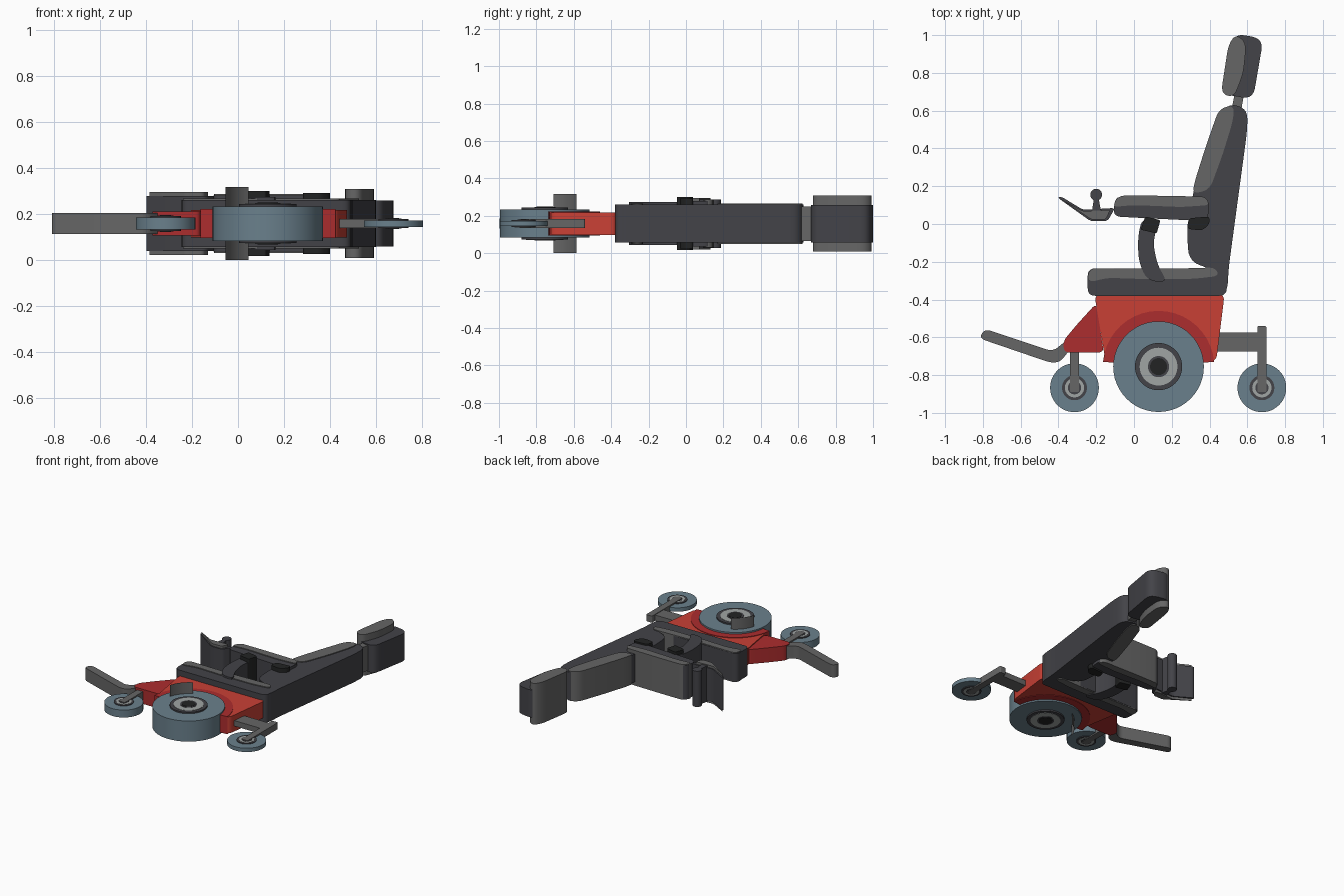
import bpy, bmesh, math
from mathutils import Vector

cube = bpy.data.objects.get("Cube")
if cube:
    bpy.data.objects.remove(cube)

MID = 0.158  # middle plane of the model, every part is symmetric about it


def material(name, hex_code):
    def linear(c):
        return c / 12.92 if c <= 0.04045 else ((c + 0.055) / 1.055) ** 2.4
    rgb = [linear(int(hex_code[i:i + 2], 16) / 255) for i in (0, 2, 4)]
    m = bpy.data.materials.new(name)
    m.use_nodes = True
    m.diffuse_color = (*rgb, 1)
    m.node_tree.nodes["Principled BSDF"].inputs["Base Color"].default_value = (*rgb, 1)
    return m


GREY = material("mid grey", "666666")
DARK = material("charcoal", "434348")
RED = material("red", "C94035")
DEEP = material("deep red", "AC2D2E")
TYRE = material("blue grey", "6A808C")
LIGHT = material("light grey", "A0A5A3")
BLACK = material("black", "222323")


def finish(name, bm, mat):
    bmesh.ops.recalc_face_normals(bm, faces=bm.faces)
    mesh = bpy.data.meshes.new(name)
    bm.to_mesh(mesh)
    bm.free()
    mesh.materials.append(mat)
    ob = bpy.data.objects.new(name, mesh)
    bpy.context.scene.collection.objects.link(ob)
    bpy.ops.object.select_all(action='DESELECT')
    ob.select_set(True)
    bpy.context.view_layer.objects.active = ob
    bpy.ops.object.shade_smooth_by_angle(angle=math.radians(35))
    return ob


def rounded(points, radius, steps=5):
    """Replace each corner with a short curve."""
    pts = [Vector(p) for p in points]
    out = []
    for i, p in enumerate(pts):
        a, b = pts[i - 1] - p, pts[(i + 1) % len(pts)] - p
        s = p + a.normalized() * min(radius, a.length * 0.48)
        e = p + b.normalized() * min(radius, b.length * 0.48)
        for k in range(steps + 1):
            t = k / steps
            out.append(s * (1 - t) ** 2 + p * 2 * t * (1 - t) + e * t * t)
    return out


def plate(name, points, half, mat, radius=0.0):
    """Flat outline extruded evenly to both sides of the middle plane."""
    pts = rounded(points, radius) if radius else points
    bm = bmesh.new()
    face = bm.faces.new([bm.verts.new((p[0], p[1], MID - half)) for p in pts])
    new = bmesh.ops.extrude_face_region(bm, geom=[face])["geom"]
    bmesh.ops.translate(bm, vec=(0, 0, 2 * half),
                        verts=[v for v in new if isinstance(v, bmesh.types.BMVert)])
    return finish(name, bm, mat)


def disc(name, x, y, radius, half, mat):
    bm = bmesh.new()
    bmesh.ops.create_cone(bm, cap_ends=True, segments=48, radius1=radius,
                          radius2=radius, depth=2 * half)
    bmesh.ops.translate(bm, vec=(x, y, MID), verts=bm.verts)
    return finish(name, bm, mat)


def arc(cx, cy, r, start, end, n=20):
    angles = [math.radians(start + (end - start) * i / n) for i in range(n + 1)]
    return [(cx + r * math.cos(a), cy + r * math.sin(a)) for a in angles]


def band(cx, cy, r_in, r_out, start, end):
    return arc(cx, cy, r_out, start, end) + arc(cx, cy, r_in, end, start)


# Chassis, nose and wheel arch
WX, WY = 0.13, -0.755
plate("chassis", [(-0.21, -0.37), (0.48, -0.37), (0.435, -0.73), (-0.15, -0.73)],
      0.06, RED, 0.04)
plate("chassis_nose", [(-0.20, -0.42), (-0.16, -0.68), (-0.37, -0.68),
                       (-0.375, -0.62), (-0.30, -0.53)], 0.053, DEEP, 0.03)
plate("wheel_arch", band(WX, WY, 0.2, 0.295, 5, 175), 0.064, DEEP)

# Drive wheel
disc("drive_tyre", WX, WY, 0.24, 0.075, TYRE)
for name, r, h, mat in (("rim", 0.125, 0.085, DARK), ("cover", 0.1, 0.087, LIGHT),
                        ("hub", 0.056, 0.089, DARK), ("cap", 0.045, 0.091, BLACK)):
    disc("drive_" + name, WX, WY, r, h, mat)

# Thin curved guard beside the drive wheel
bm = bmesh.new()
rows = [[bm.verts.new((x, y, z)) for x, y in arc(WX, WY, 0.19, 116, 166, 10)]
        for z in (0, 2 * MID)]
for i in range(10):
    bm.faces.new((rows[0][i], rows[0][i + 1], rows[1][i + 1], rows[1][i]))
finish("wheel_guard", bm, GREY)

# Casters with their forks
for side, x, half, top in (("front", -0.315, 0.027, -0.67), ("rear", 0.677, 0.014, -0.54)):
    y = -0.867
    disc(side + "_caster_tyre", x, y, 0.129, half, TYRE)
    disc(side + "_caster_rim", x, y, 0.066, half + 0.005, DARK)
    disc(side + "_caster_cover", x, y, 0.051, half + 0.006, LIGHT)
    disc(side + "_caster_hub", x, y, 0.035, half + 0.007, DARK)
    plate(side + "_caster_fork", [(x - 0.024, -0.89), (x + 0.024, -0.89),
                                  (x + 0.024, top), (x - 0.024, top)], half + 0.01, GREY, 0.01)
plate("rear_caster_arm", [(0.42, -0.675), (0.69, -0.675), (0.69, -0.575), (0.42, -0.575)],
      0.02, GREY)

# Footrest
plate("footrest", [(-0.82, -0.605), (-0.79, -0.555), (-0.43, -0.675), (-0.35, -0.61),
                   (-0.32, -0.64), (-0.39, -0.73), (-0.44, -0.735)], 0.046, GREY, 0.035)

# Seat cushion with its lighter top panel
plate("seat", [(-0.245, -0.38), (0.49, -0.38), (0.495, -0.235), (-0.245, -0.235)],
      0.102, DARK, 0.04)
plate("seat_panel", [(-0.245, -0.31), (-0.14, -0.285), (0.1, -0.293), (0.32, -0.29),
                     (0.45, -0.275), (0.43, -0.23), (0.1, -0.24), (-0.235, -0.235)],
      0.108, GREY, 0.04)

# Backrest with its lighter front panel
plate("backrest", [(0.50, 0.64), (0.60, 0.61), (0.60, 0.5), (0.50, -0.24), (0.495, -0.36),
                   (0.44, -0.36), (0.42, -0.24), (0.29, -0.20), (0.28, -0.02), (0.32, 0.2),
                   (0.43, 0.55)], 0.102, DARK, 0.07)
plate("backrest_panel", [(0.53, 0.63), (0.45, 0.61), (0.38, 0.41), (0.32, 0.22),
                         (0.31, 0.16), (0.40, 0.18), (0.47, 0.37), (0.525, 0.55)],
      0.108, GREY, 0.05)

# Headrest on its post
plate("headrest_post", [(0.515, 0.60), (0.565, 0.59), (0.585, 0.70), (0.535, 0.70)], 0.092, GREY)
plate("headrest", [(0.46, 0.69), (0.63, 0.66), (0.685, 0.98), (0.53, 1.01)], 0.1, DARK, 0.06)
plate("headrest_pad", [(0.46, 0.69), (0.53, 0.67), (0.58, 0.80), (0.595, 0.96),
                       (0.54, 1.005), (0.50, 0.95)], 0.15, GREY, 0.05)

# Armrest, its mount and curved support
plate("armrest", [(-0.11, 0.04), (0.08, 0.03), (0.39, 0.015), (0.40, 0.13), (0.10, 0.15),
                  (-0.10, 0.145)], 0.122, DARK, 0.04)
plate("armrest_panel", [(-0.115, 0.09), (0.0, 0.1), (0.25, 0.09), (0.40, 0.10),
                        (0.38, 0.145), (0.1, 0.15), (-0.08, 0.15)], 0.128, GREY, 0.03)
plate("armrest_mount", [(0.28, -0.025), (0.36, -0.035), (0.40, 0.0), (0.40, 0.04),
                        (0.29, 0.03)], 0.133, BLACK, 0.02)
plate("armrest_support", [(0.04, 0.03), (0.13, 0.02), (0.10, -0.10), (0.125, -0.22),
                          (0.18, -0.31), (0.07, -0.30), (0.025, -0.2), (0.02, -0.08)],
      0.115, DARK, 0.05)
plate("support_cuff", [(0.035, -0.03), (0.12, -0.05), (0.14, 0.02), (0.06, 0.04)],
      0.142, BLACK, 0.01)

# Control panel and joystick
plate("control_panel", [(-0.405, 0.14), (-0.385, 0.145), (-0.27, 0.075), (-0.10, 0.085),
                        (-0.14, 0.015), (-0.23, 0.015)], 0.12, DARK, 0.02)
plate("control_panel_inset", [(-0.392, 0.134), (-0.27, 0.068), (-0.125, 0.075),
                              (-0.15, 0.023), (-0.225, 0.023)], 0.137, GREY, 0.015)
plate("joystick_stem", [(-0.222, 0.07), (-0.175, 0.07), (-0.19, 0.15), (-0.21, 0.15)],
      0.13, DARK)
disc("joystick_knob", -0.2, 0.155, 0.031, 0.13, DARK)
